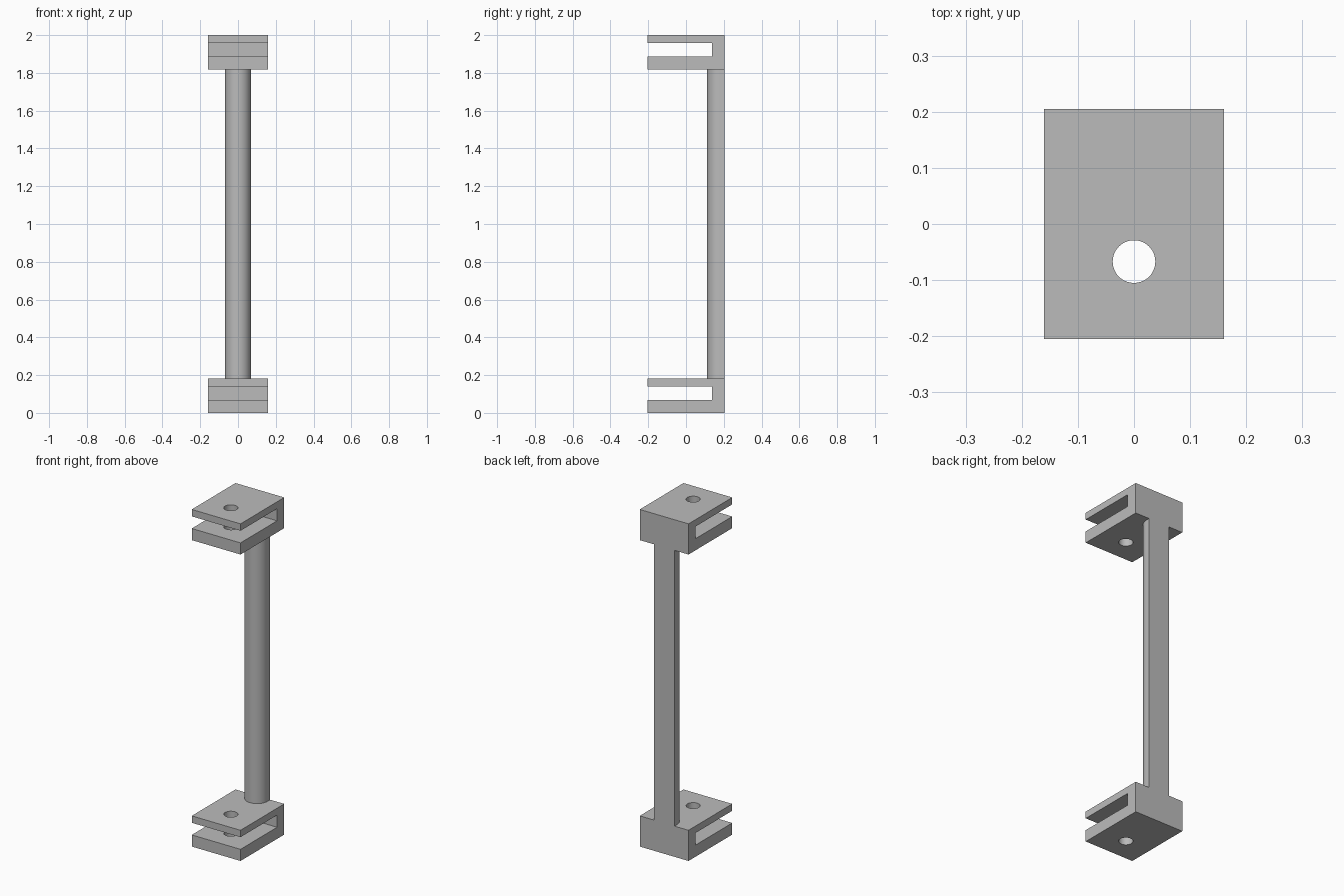
import bpy, bmesh, math

old = bpy.data.objects.get("Cube")
if old:
    bpy.data.objects.remove(old)

grey = bpy.data.materials.new("plain_grey")
grey.use_nodes = True
GREY = (0.5, 0.5, 0.5, 1)
grey.diffuse_color = GREY
grey.node_tree.nodes["Principled BSDF"].inputs["Base Color"].default_value = GREY

WIDTH, FRONT, BACK = 0.32, -0.205, 0.205
HEIGHT = 0.182


def extrude(name, outline, offset):
    """Solid made by sweeping a closed outline along an offset."""
    bm = bmesh.new()
    face = bm.faces.new([bm.verts.new(p) for p in outline])
    result = bmesh.ops.extrude_face_region(bm, geom=[face])
    moved = [g for g in result["geom"] if isinstance(g, bmesh.types.BMVert)]
    bmesh.ops.translate(bm, verts=moved, vec=offset)
    bmesh.ops.recalc_face_normals(bm, faces=bm.faces)
    mesh = bpy.data.meshes.new(name)
    bm.to_mesh(mesh)
    bm.free()
    obj = bpy.data.objects.new(name, mesh)
    bpy.context.collection.objects.link(obj)
    mesh.materials.append(grey)
    return obj


def smooth(obj):
    bpy.ops.object.select_all(action="DESELECT")
    obj.select_set(True)
    bpy.context.view_layer.objects.active = obj
    bpy.ops.object.shade_smooth_by_angle(angle=math.radians(30))


def bracket(name, base):
    # C-shaped clamp, thicker lower jaw, open to the front
    side = [(FRONT, 0), (BACK, 0), (BACK, HEIGHT), (FRONT, HEIGHT),
            (FRONT, 0.141), (0.138, 0.141), (0.138, 0.069), (FRONT, 0.069)]
    obj = extrude(name, [(-WIDTH / 2, y, base + z) for y, z in side], (WIDTH, 0, 0))

    # Bolt hole through both jaws
    bpy.ops.mesh.primitive_cylinder_add(vertices=48, radius=0.038, depth=0.4,
                                        location=(0, -0.067, base + HEIGHT / 2))
    cutter = bpy.context.object
    cutter.data.materials.append(grey)
    hole = obj.modifiers.new("bolt_hole", "BOOLEAN")
    hole.object, hole.operation, hole.solver = cutter, "DIFFERENCE", "EXACT"
    bpy.context.view_layer.objects.active = obj
    bpy.ops.object.modifier_apply(modifier=hole.name)
    bpy.data.objects.remove(cutter)
    smooth(obj)


bracket("lower_bracket", 0)
bracket("upper_bracket", 2 - HEIGHT)

# Post: rounded front, flat back flush with the brackets
R, STEPS = 0.068, 32
arc = [math.pi * (1 + i / STEPS) for i in range(STEPS + 1)]
outline = [(R * math.cos(a), 0.18 + R * math.sin(a), HEIGHT) for a in arc]
outline += [(R, BACK, HEIGHT), (-R, BACK, HEIGHT)]
smooth(extrude("post", outline, (0, 0, 2 - 2 * HEIGHT)))
